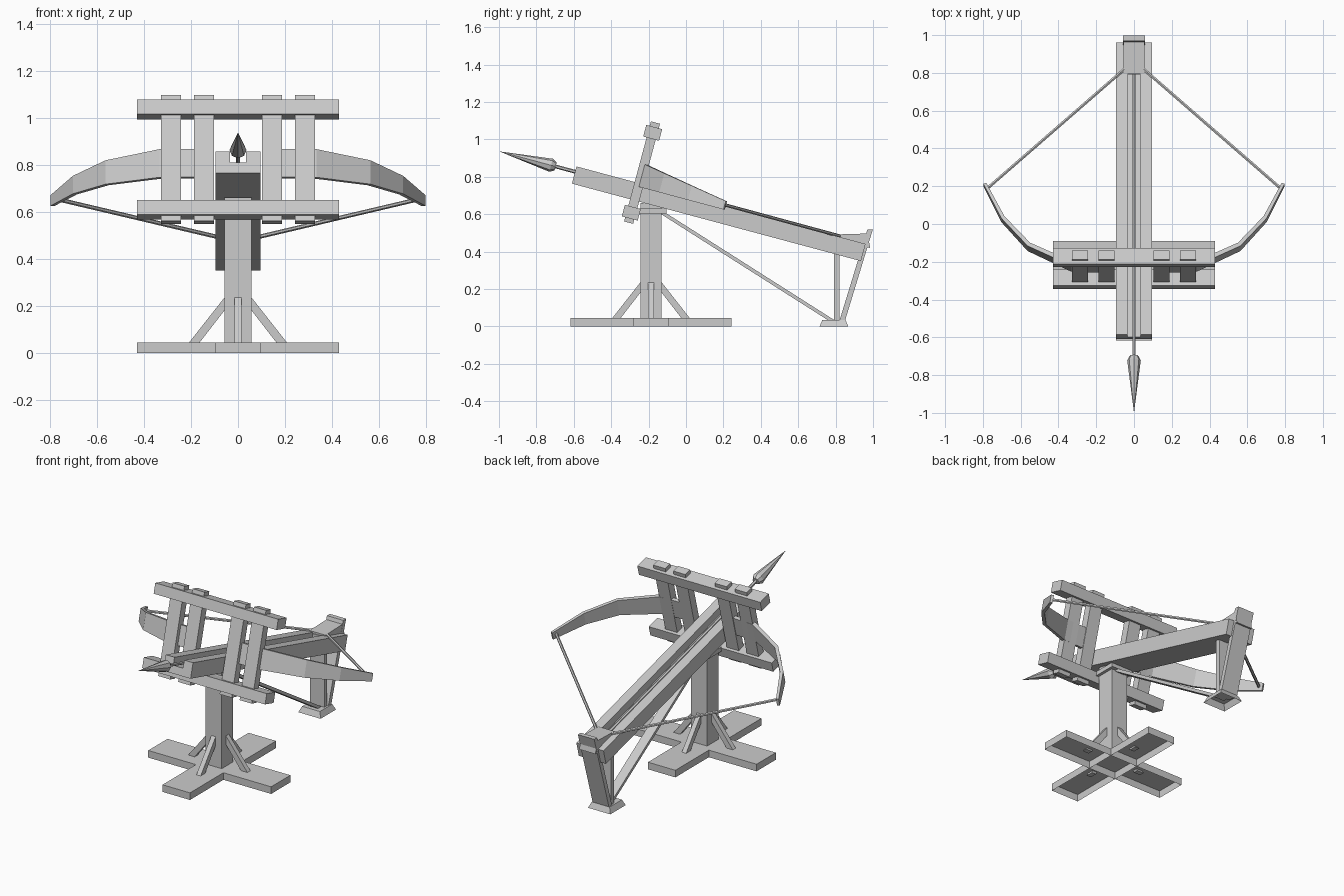
import bpy, bmesh, math
from mathutils import Matrix, Vector

if "Cube" in bpy.data.objects:
    bpy.data.objects.remove(bpy.data.objects["Cube"], do_unlink=True)

grey = bpy.data.materials.new("plain_grey")
grey.use_nodes = True
grey.diffuse_color = (0.6, 0.6, 0.6, 1)
grey.node_tree.nodes["Principled BSDF"].inputs["Base Color"].default_value = (0.6, 0.6, 0.6, 1)

TILT = Matrix.Rotation(math.radians(-15), 4, 'X')   # stock frame: x, along, up
FLAT = Matrix.Identity(4)
POST_Y = -0.187


def finish(name, bm, matrix=FLAT):
    bmesh.ops.recalc_face_normals(bm, faces=bm.faces)
    bm.transform(matrix)
    mesh = bpy.data.meshes.new(name)
    bm.to_mesh(mesh)
    bm.free()
    mesh.materials.append(grey)
    obj = bpy.data.objects.new(name, mesh)
    bpy.context.collection.objects.link(obj)
    return obj


def box(name, xs, ys, zs, matrix=FLAT, taper=1.0, open_bottom=False):
    """Box from ranges; taper scales the top, open_bottom leaves a shell."""
    bm = bmesh.new()
    bmesh.ops.create_cube(bm, size=1)
    if open_bottom:
        low = [f for f in bm.faces if f.normal.z < -0.9]
        bmesh.ops.delete(bm, geom=low, context='FACES_ONLY')
    for v in bm.verts:
        k = taper if v.co.z > 0 else 1
        v.co.x *= k
        v.co.y *= k
        v.co = Vector([(a + b) / 2 + c * (b - a) for c, (a, b) in zip(v.co, (xs, ys, zs))])
    return finish(name, bm, matrix)


def prism(name, points, axis, depth, matrix=FLAT):
    """Extrude a 2D profile symmetrically along x or y."""
    bm = bmesh.new()
    to3 = (lambda p, d: (d, *p)) if axis == 'x' else (lambda p, d: (p[0], d, p[1]))
    face = bm.faces.new([bm.verts.new(to3(p, -depth)) for p in points])
    ext = bmesh.ops.extrude_face_region(bm, geom=[face])
    shift = Vector(to3((0, 0), 2 * depth))
    bmesh.ops.translate(bm, vec=shift, verts=[v for v in ext['geom'] if isinstance(v, bmesh.types.BMVert)])
    return finish(name, bm, matrix)


def rod(name, a, b, radius, sides=6):
    a, b = Vector(a), Vector(b)
    bm = bmesh.new()
    bmesh.ops.create_cone(bm, cap_ends=True, segments=sides, radius1=radius, radius2=radius, depth=(b - a).length)
    turn = (b - a).to_track_quat('Z', 'Y').to_matrix().to_4x4()
    return finish(name, bm, Matrix.Translation((a + b) / 2) @ turn)


# Cross-shaped base, hollow underneath, with four struts
HALF, REACH, TOP = 0.096, 0.43, 0.045
box("base_centre", (-HALF, HALF), (POST_Y - HALF, POST_Y + HALF), (0, TOP), open_bottom=True)
for i in range(4):
    place = Matrix.Translation((0, POST_Y, 0)) @ Matrix.Rotation(i * math.pi / 2, 4, 'Z')
    box(f"base_arm_{i + 1}", (HALF, REACH), (-HALF, HALF), (0, TOP), place, open_bottom=True)
    prism(f"base_strut_{i + 1}", [(0.215, 0.035), (0.17, 0.035), (0.05, 0.19), (0.05, 0.245)], 'y', 0.015, place)

# Centre post and its cap
box("centre_post", (-0.057, 0.057), (POST_Y - 0.057, POST_Y + 0.057), (TOP, 0.66))
box("post_cap", (-0.075, 0.075), (-0.26, -0.105), (0.605, 0.632))

# Grooved stock
prism("stock", [(-0.095, 0.58), (0.095, 0.58), (0.095, 0.675), (0.034, 0.675),
                (0.034, 0.627), (-0.034, 0.627), (-0.034, 0.675), (-0.095, 0.675)], 'y', 0.8,
      TILT @ Matrix.Translation((0, 0.013, 0)))

# Spring frame: two crossbars and four uprights
FRAME, LOW, HIGH = -0.44, 0.512, 0.954
for name, w in (("lower_crossbar", LOW), ("upper_crossbar", HIGH)):
    box(name, (-0.43, 0.43), (FRAME - 0.044, FRAME + 0.044), (w - 0.032, w + 0.032), TILT)
for side, label in ((1, "left"), (-1, "right")):
    for part, x in (("inner", 0.145), ("outer", 0.285)):
        box(f"{label}_{part}_upright", (side * x - 0.042, side * x + 0.042),
            (FRAME - 0.025, FRAME + 0.025), (LOW - 0.055, HIGH + 0.057), TILT)

# Bow arms: x, along, top height, half thickness
STATIONS = [(0.15, -0.432, 0.78, 0.012), (0.33, -0.425, 0.78, 0.012), (0.557, -0.315, 0.761, 0.011),
            (0.694, -0.16, 0.735, 0.01), (0.79, 0.035, 0.703, 0.008)]
for side, label in ((1, "left"), (-1, "right")):
    bm = bmesh.new()
    rings = []
    for i, (x, u, top, t) in enumerate(STATIONS):
        before, after = STATIONS[max(i - 1, 0)], STATIONS[min(i + 1, len(STATIONS) - 1)]
        n = Vector((before[1] - after[1], after[0] - before[0])).normalized() * t
        rings.append([bm.verts.new((side * (x + s * n.x), u + s * n.y, w))
                      for s, w in ((-1, 0.656), (1, 0.656), (1, top), (-1, top))])
    for a, b in zip(rings, rings[1:]):
        for k in range(4):
            bm.faces.new((a[k], a[k - 1], b[k - 1], b[k]))
    bm.faces.new(rings[0])
    bm.faces.new(rings[-1])
    finish(f"{label}_bow_arm", bm, TILT)
    rod(f"{label}_bowstring", (side * 0.775, 0.19, 0.655), (side * 0.045, 0.825, 0.483), 0.009)

# Bolt with a faceted head
rod("bolt_shaft", TILT @ Vector((0, -0.93, 0.646)), TILT @ Vector((0, 0.68, 0.646)), 0.01)
bm = bmesh.new()
rings = []
for u, r in ((-0.895, 0.022), (-0.92, 0.036)):
    ring = bmesh.ops.create_circle(bm, segments=8, radius=r,
                                   matrix=Matrix.Translation((0, u, 0.646)) @ Matrix.Rotation(math.pi / 2, 4, 'X'))
    rings.append(ring['verts'])
tip = bm.verts.new((0, -1.208, 0.646))
back, front = rings
bm.faces.new(back)
for k in range(8):
    bm.faces.new((back[k - 1], back[k], front[k], front[k - 1]))
    bm.faces.new((front[k - 1], front[k], tip))
finish("bolt_head", bm, TILT)

# Rear support: block, slanted plank, leg, foot and long brace
prism("rear_block", [(0.795, 0.46), (0.795, 0.492), (0.97, 0.497), (0.985, 0.42)], 'x', 0.056)
prism("rear_plank", [(0.82, 0.03), (0.85, 0.03), (0.999, 0.519), (0.97, 0.519)], 'x', 0.057)
box("rear_leg", (-0.05, 0.05), (0.791, 0.82), (0.03, 0.48))
box("rear_foot", (-0.078, 0.078), (0.714, 0.868), (0, 0.036), taper=0.8, open_bottom=True)
prism("long_brace", [(-0.14, 0.605), (-0.105, 0.605), (0.8, 0.03), (0.765, 0.03)], 'x', 0.03)
